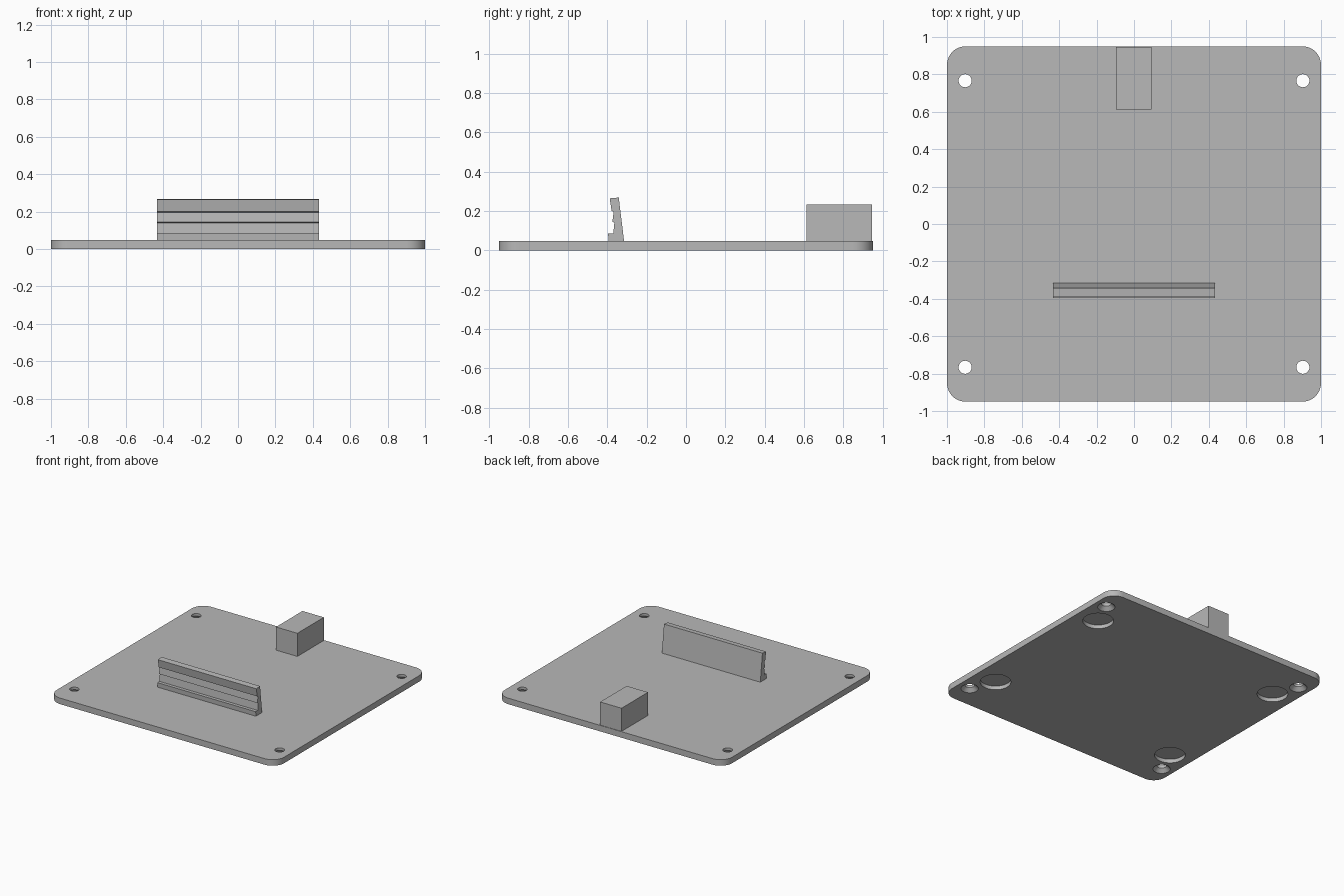
import bpy
import bmesh
import math
from mathutils import Vector

cube = bpy.data.objects.get("Cube")
if cube:
    bpy.data.objects.remove(cube, do_unlink=True)

# Single plain grey finish
GREY = (0.48, 0.48, 0.48, 1.0)
grey = bpy.data.materials.new("plain_grey")
grey.use_nodes = True
grey.diffuse_color = GREY
grey.node_tree.nodes["Principled BSDF"].inputs["Base Color"].default_value = GREY

PLATE_TOP = 0.048


def loft(name, rings, location=(0, 0, 0)):
    """Solid skinned through matching rings of points, capped at both ends."""
    bm = bmesh.new()
    loops = [[bm.verts.new(p) for p in ring] for ring in rings]
    count = len(loops[0])
    for low, high in zip(loops, loops[1:]):
        for i in range(count):
            j = (i + 1) % count
            bm.faces.new((low[i], low[j], high[j], high[i]))
    bm.faces.new(loops[0][::-1])
    bm.faces.new(loops[-1])
    bmesh.ops.recalc_face_normals(bm, faces=bm.faces)
    mesh = bpy.data.meshes.new(name)
    bm.to_mesh(mesh)
    bm.free()
    mesh.materials.append(grey)
    obj = bpy.data.objects.new(name, mesh)
    obj.location = location
    bpy.context.collection.objects.link(obj)
    return obj


def circle(radius, z, sides=40):
    steps = [2 * math.pi * i / sides for i in range(sides)]
    return [Vector((radius * math.cos(a), radius * math.sin(a), z)) for a in steps]


def rounded_rectangle(half_x, half_y, radius, z, steps=10):
    points = []
    for quarter, (sx, sy) in enumerate([(1, 1), (-1, 1), (-1, -1), (1, -1)]):
        for i in range(steps + 1):
            a = math.pi / 2 * (quarter + i / steps)
            points.append(Vector((sx * (half_x - radius) + radius * math.cos(a),
                                  sy * (half_y - radius) + radius * math.sin(a), z)))
    return points


def cut(target, cutter):
    cutter.hide_render = True
    mod = target.modifiers.new("cut", 'BOOLEAN')
    mod.operation = 'DIFFERENCE'
    mod.solver = 'EXACT'
    mod.object = cutter
    bpy.context.view_layer.objects.active = target
    bpy.ops.object.modifier_apply(modifier=mod.name)
    bpy.data.objects.remove(cutter, do_unlink=True)


# Base plate with rounded corners
plate = loft("base_plate", [rounded_rectangle(1.0, 0.95, 0.1, z) for z in (0, PLATE_TOP)])

# Countersunk screw holes and round underside pockets in each corner
for sx in (-1, 1):
    for sy in (-1, 1):
        screw = [circle(0.068, -0.005), circle(0.063, 0),
                 circle(0.035, 0.028), circle(0.035, 0.1)]
        cut(plate, loft("screw_cutter", screw, (sx * 0.903, sy * 0.766, 0)))
        pocket = [circle(0.111, -0.05), circle(0.111, 0.03)]
        cut(plate, loft("pocket_cutter", pocket, (sx * 0.82, sy * 0.575, 0)))

# Leaning grooved rail, extruded along x from its side profile
profile = [(-0.315, PLATE_TOP), (-0.342, 0.268), (-0.388, 0.264), (-0.378, 0.2),
           (-0.368, 0.195), (-0.374, 0.145), (-0.364, 0.14), (-0.37, 0.085),
           (-0.396, 0.085), (-0.394, PLATE_TOP)]
loft("grooved_rail", [[Vector((x, y, z)) for y, z in profile] for x in (-0.433, 0.433)])

# Rear block
block = [(-0.095, 0.613), (0.093, 0.613), (0.093, 0.946), (-0.095, 0.946)]
loft("rear_block", [[Vector((x, y, z)) for x, y in block] for z in (PLATE_TOP, 0.232)])

# Smooth the round walls while keeping the edges sharp
bpy.ops.object.select_all(action='DESELECT')
plate.select_set(True)
bpy.context.view_layer.objects.active = plate
bpy.ops.object.shade_smooth_by_angle(angle=math.radians(30))
